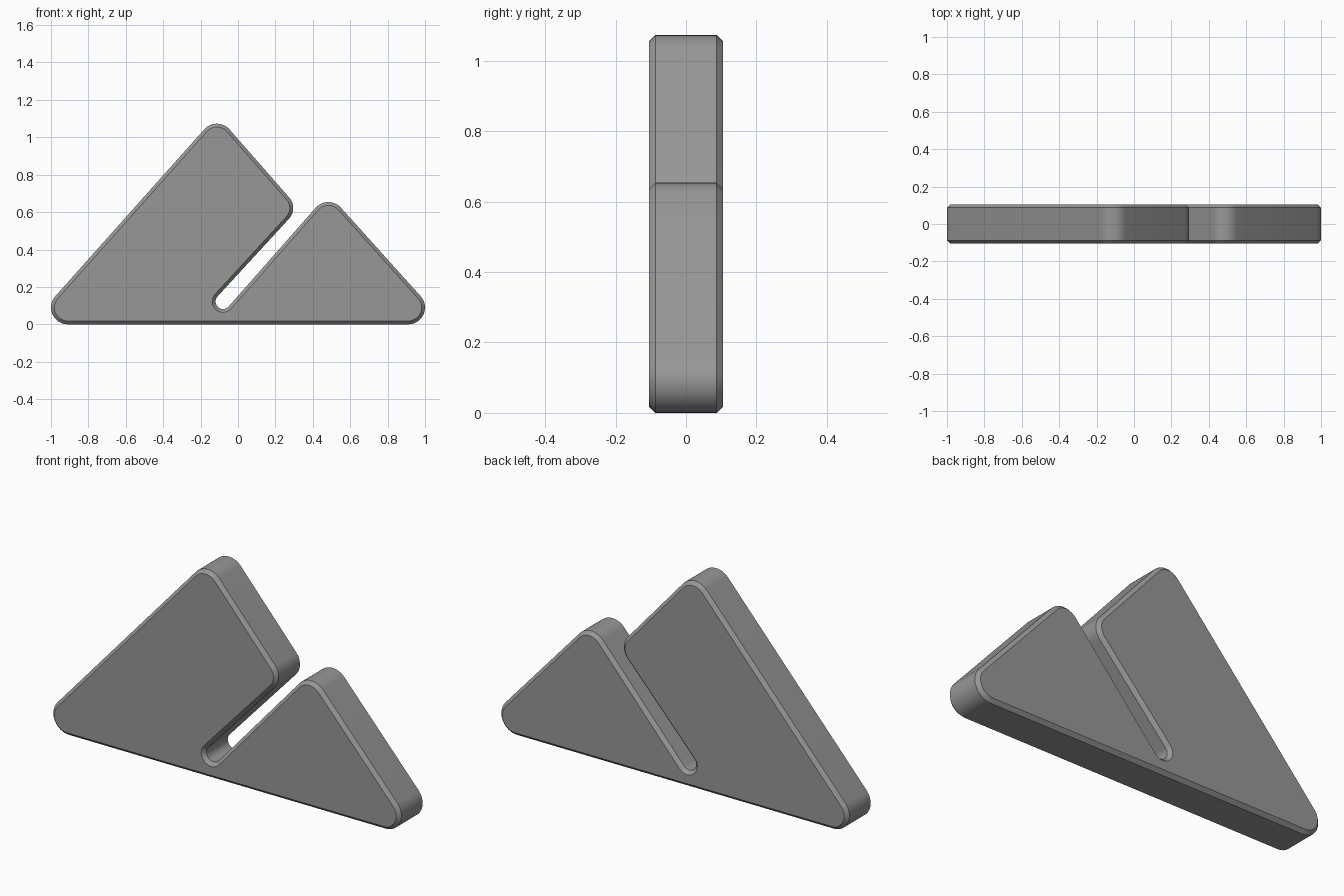
import bpy, bmesh, math
from mathutils import Vector

if "Cube" in bpy.data.objects:
    bpy.data.objects.remove(bpy.data.objects["Cube"])

HALF_DEPTH = 0.105
BEVEL = 0.018
ARC_STEPS = 12

# Corner circles, counter-clockwise: x, z, radius (negative = concave)
CORNERS = [
    (-0.91, 0.09, 0.09),      # left foot
    (0.91, 0.09, 0.09),       # right foot
    (0.483, 0.564, 0.09),     # small peak
    (-0.08, 0.122, -0.040),   # closed end of the slot
    (0.21, 0.622, 0.085),     # lip above the slot
    (-0.113, 0.983, 0.09),    # main peak
]


def tangent_normal(a, b):
    """Outward normal of the line touching two signed circles."""
    d = Vector((b[0] - a[0], b[1] - a[1]))
    k = (a[2] - b[2]) / d.length
    u = d.normalized()
    return u * k + Vector((u.y, -u.x)) * math.sqrt(1 - k * k)


def outline(inset):
    """Rounded outline, moved inward by inset."""
    points = []
    count = len(CORNERS)
    for i, c in enumerate(CORNERS):
        n0 = tangent_normal(CORNERS[i - 1], c)
        n1 = tangent_normal(c, CORNERS[(i + 1) % count])
        start = math.atan2(n0.y, n0.x)
        sweep = (math.atan2(n1.y, n1.x) - start) % math.tau
        if c[2] < 0:
            sweep -= math.tau
        r = c[2] - inset
        for s in range(ARC_STEPS + 1):
            t = start + sweep * s / ARC_STEPS
            points.append((c[0] + r * math.cos(t), c[1] + r * math.sin(t)))
    return points


# Chamfered rim, front to back: depth and inset
rim = [(-HALF_DEPTH, BEVEL), (-HALF_DEPTH + BEVEL, 0)]
rim += [(-y, inset) for y, inset in reversed(rim)]

# Slotted plate: stacked outlines joined by side walls and capped
bm = bmesh.new()
rings = [[bm.verts.new((x, y, z)) for x, z in outline(inset)]
         for y, inset in rim]
for a, b in zip(rings, rings[1:]):
    for i in range(len(a)):
        j = (i + 1) % len(a)
        bm.faces.new((a[i], a[j], b[j], b[i]))
bm.faces.new(rings[0])
bm.faces.new(rings[-1][::-1])
bmesh.ops.recalc_face_normals(bm, faces=bm.faces[:])
bmesh.ops.triangulate(bm, faces=[f for f in bm.faces if len(f.verts) > 4])

mesh = bpy.data.meshes.new("slotted_triangle_plate")
bm.to_mesh(mesh)
bm.free()
plate = bpy.data.objects.new("slotted_triangle_plate", mesh)
bpy.context.collection.objects.link(plate)

# Dark grey finish
finish = bpy.data.materials.new("dark_grey")
finish.diffuse_color = (0.31, 0.31, 0.31, 1)
finish.use_nodes = True
finish.node_tree.nodes["Principled BSDF"].inputs["Base Color"].default_value = finish.diffuse_color
mesh.materials.append(finish)

# Flat faces and chamfers, smooth rounded corners
bpy.context.view_layer.objects.active = plate
plate.select_set(True)
bpy.ops.object.shade_smooth_by_angle(angle=math.radians(35))
